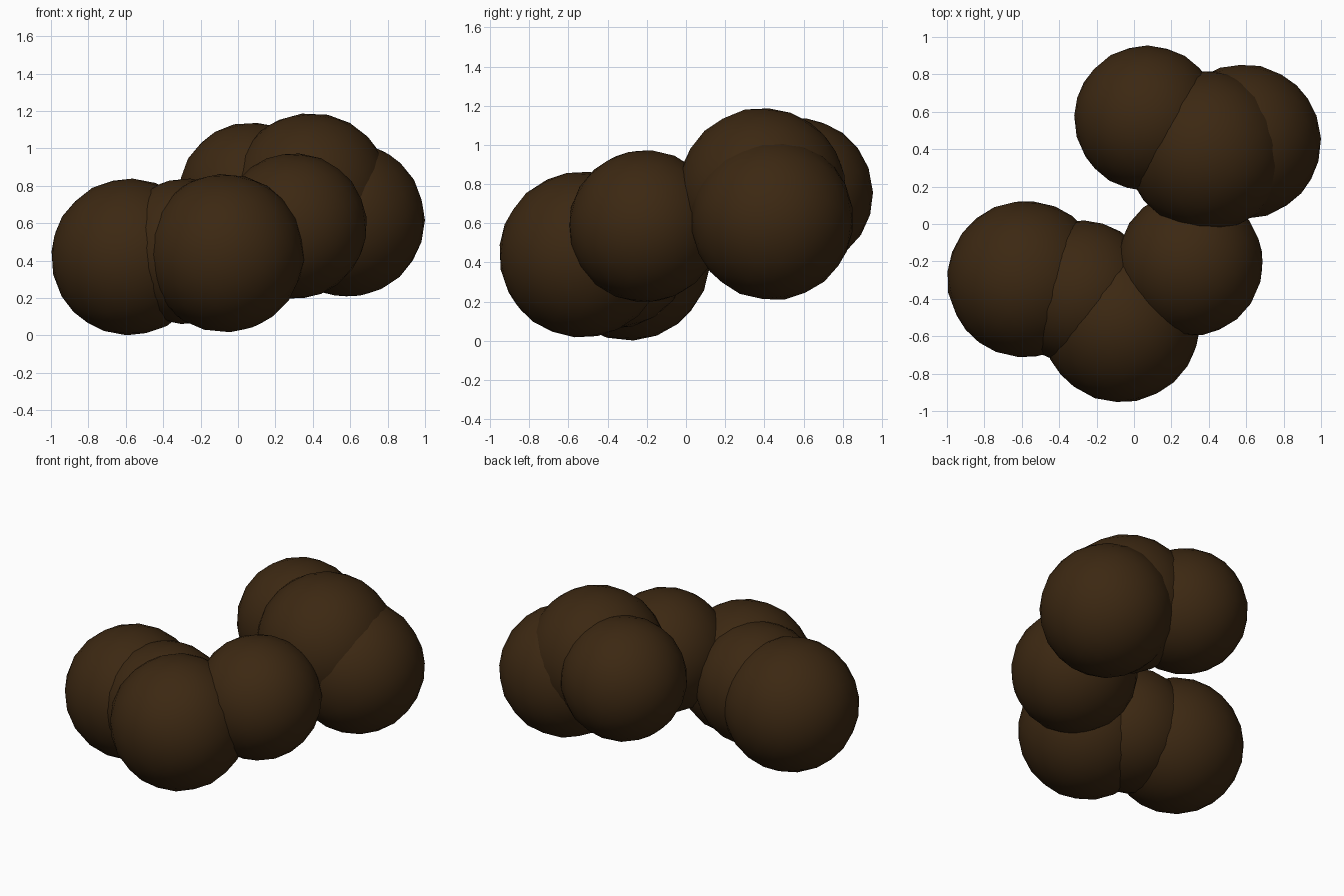
import bpy
import random
from math import pi

cube = bpy.data.objects.get("Cube")
if cube:
    bpy.data.objects.remove(cube, do_unlink=True)

random.seed(4)

# Single dark brown colour
brown = bpy.data.materials.new("dark_brown")
brown.use_nodes = True
colour = (0.045, 0.021, 0.006, 1.0)
brown.diffuse_color = colour
bsdf = brown.node_tree.nodes["Principled BSDF"]
bsdf.inputs["Base Color"].default_value = colour
bsdf.inputs["Roughness"].default_value = 0.9


def lump(name, centre, radius):
    """Faceted-outline, smooth-shaded ball turned at a random angle."""
    turn = [random.uniform(0, pi) for _ in range(3)]
    bpy.ops.mesh.primitive_ico_sphere_add(
        subdivisions=3, radius=radius, location=centre, rotation=turn)
    ball = bpy.context.object
    ball.name = name
    ball.data.materials.append(brown)
    bpy.ops.object.shade_smooth()


# Chain of overlapping lumps, from the low right end to the high back end
lump("right_end_lump", (-0.58, -0.295, 0.42), 0.42)
lump("right_inner_lump", (-0.28, -0.37, 0.45), 0.39)
lump("front_lump", (-0.07, -0.53, 0.44), 0.425)
lump("middle_lump", (0.30, -0.21, 0.585), 0.39)
lump("top_lump", (0.39, 0.39, 0.76), 0.43)
lump("left_lump", (0.585, 0.44, 0.62), 0.415)
lump("back_end_lump", (0.07, 0.565, 0.75), 0.39)
